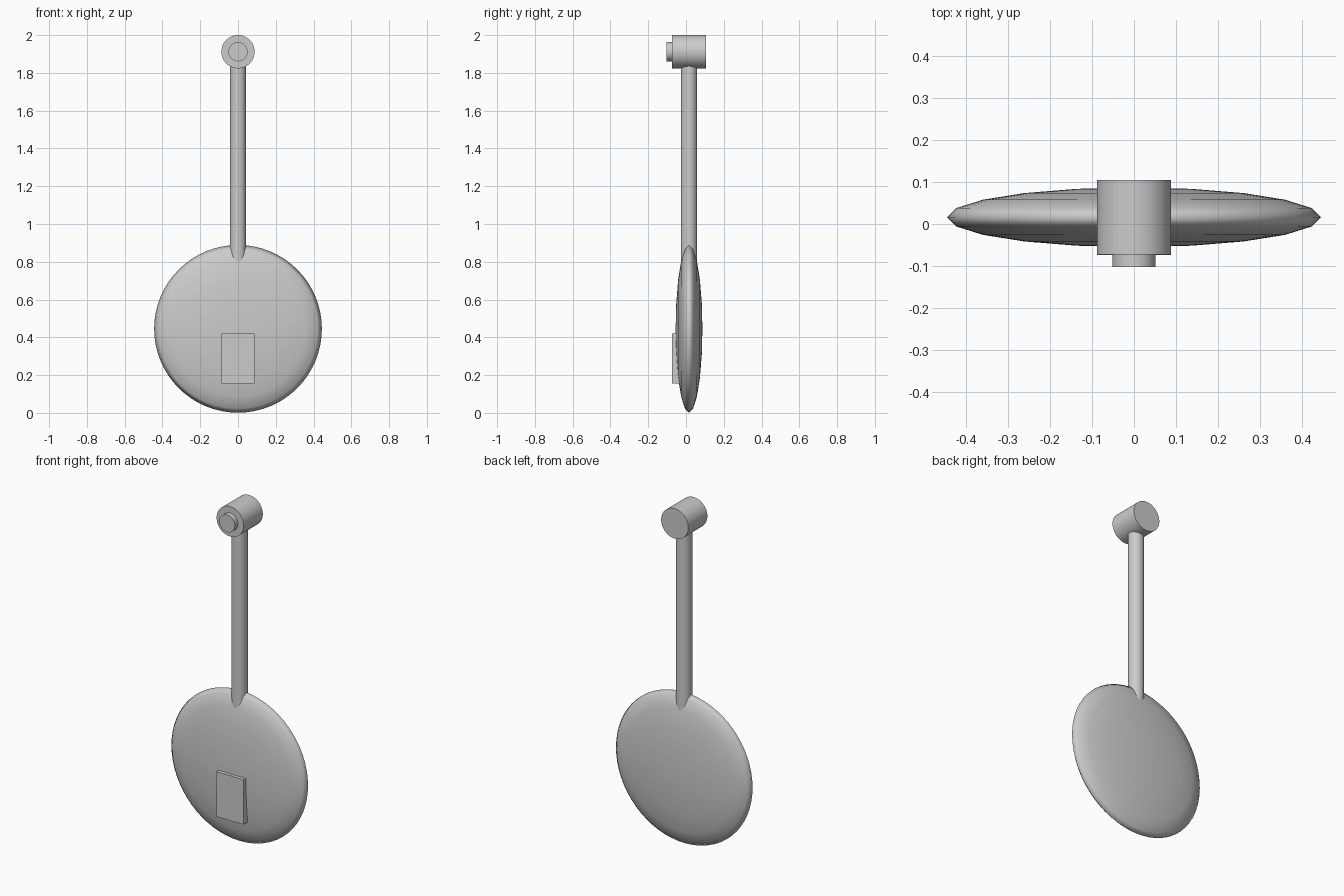
import bpy
from math import radians

if "Cube" in bpy.data.objects:
    bpy.data.objects.remove(bpy.data.objects["Cube"])

YC = 0.016  # depth of the shared centre plane


def finish(obj, name, angle=None):
    obj.name = name
    bpy.ops.object.transform_apply(location=False, rotation=True, scale=True)
    if angle is None:
        bpy.ops.object.shade_smooth()
    else:
        bpy.ops.object.shade_smooth_by_angle(angle=radians(angle))


def cylinder(name, radius, depth, loc, along_y=False, sides=64):
    rot = (radians(90), 0, 0) if along_y else (0, 0, 0)
    bpy.ops.mesh.primitive_cylinder_add(vertices=sides, radius=radius, depth=depth,
                                        location=loc, rotation=rot)
    finish(bpy.context.object, name, 35)


# Lens-shaped bob: flattened sphere with its poles facing front and back
bpy.ops.mesh.primitive_uv_sphere_add(segments=64, ring_count=10, radius=1,
                                     location=(0, YC, 0.445),
                                     rotation=(radians(90), 0, 0))
bob = bpy.context.object
bob.scale = (0.444, 0.444, 0.071)
finish(bob, "bob")

# Rod running from inside the bob up into the pivot
cylinder("rod", 0.043, 1.26, (0, YC, 1.23))

# Pivot barrel and its smaller front pin
cylinder("pivot_barrel", 0.088, 0.178, (0, YC, 1.912), True)
cylinder("pivot_pin", 0.051, 0.05, (0, -0.077, 1.912), True, 32)

# Rectangular plate on the lower front of the bob
bpy.ops.mesh.primitive_cube_add(size=1, location=(0, -0.052, 0.287))
plate = bpy.context.object
plate.scale = (0.176, 0.044, 0.264)
plate.name = "front_plate"
bpy.ops.object.transform_apply(location=False, rotation=False, scale=True)
